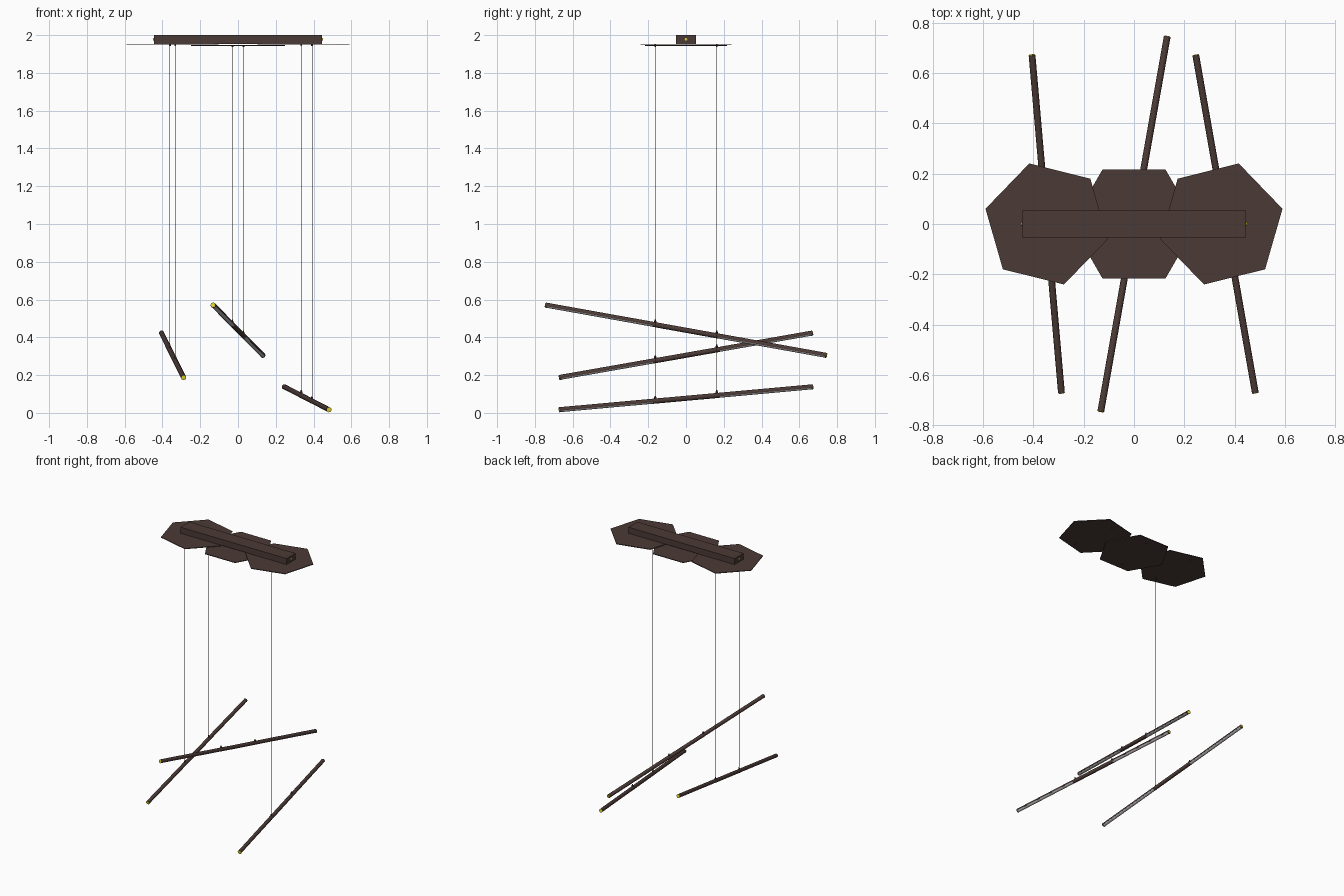
import bpy, bmesh, math
from mathutils import Vector, Matrix

if "Cube" in bpy.data.objects:
    bpy.data.objects.remove(bpy.data.objects["Cube"])


def material(name, rgb):
    m = bpy.data.materials.new(name)
    m.diffuse_color = (*rgb, 1)
    m.use_nodes = True
    m.node_tree.nodes["Principled BSDF"].inputs["Base Color"].default_value = m.diffuse_color
    return m


BROWN = material("dark_bronze", (0.07, 0.042, 0.036))
YELLOW = material("brass_yellow", (0.75, 0.68, 0.02))
GREY = material("diffuser_grey", (0.45, 0.45, 0.45))
R = 0.0135            # bar radius
CABLE_Y = 0.163       # cables hang at +/- this y
MID = 0.18            # half length of the plain middle of each bar


def prism(name, profile, z0, z1, mat, matrix=Matrix(), smooth=False):
    """Extrude a 2D profile from z0 to z1 and place it with a matrix."""
    bm = bmesh.new()
    face = bm.faces.new([bm.verts.new((x, y, z0)) for x, y in profile])
    ext = bmesh.ops.extrude_face_region(bm, geom=[face])
    verts = [v for v in ext["geom"] if isinstance(v, bmesh.types.BMVert)]
    bmesh.ops.translate(bm, verts=verts, vec=(0, 0, z1 - z0))
    bmesh.ops.recalc_face_normals(bm, faces=bm.faces)
    me = bpy.data.meshes.new(name)
    bm.to_mesh(me)
    bm.free()
    me.transform(matrix)
    me.materials.append(mat)
    ob = bpy.data.objects.new(name, me)
    bpy.context.collection.objects.link(ob)
    if smooth:
        bpy.ops.object.select_all(action='DESELECT')
        ob.select_set(True)
        bpy.context.view_layer.objects.active = ob
        bpy.ops.object.shade_smooth_by_angle(angle=math.radians(35))
    return ob


def arc(r, a0, a1, n):
    return [(r * math.cos(math.radians(a0 + (a1 - a0) * i / n)),
             r * math.sin(math.radians(a0 + (a1 - a0) * i / n))) for i in range(n + 1)]


def circle(r, n=24, start=0):
    return arc(r, start, start + 360, n)[:-1]


def rod(name, r, z0, z1, mat, matrix=Matrix(), n=24):
    return prism(name, circle(r, n), z0, z1, mat, matrix, True)


# ceiling box with a brass screw at each end
prism("ceiling_box", [(-0.445, -0.053), (0.445, -0.053), (0.445, 0.053), (-0.445, 0.053)],
      1.954, 2.0, BROWN)
for s, side in ((-1, "left"), (1, "right")):
    turn = Matrix.Translation((s * 0.445, 0, 1.978)) @ Matrix.Rotation(s * math.pi / 2, 4, 'Y')
    rod(side + "_box_screw", 0.007, -0.003, 0.004, YELLOW, turn, 16)

# three overlapping hexagonal plates, the middle one lowest
for name, x, ang, z in (("left_plate", -0.347, -14, 1.949),
                        ("middle_plate", 0, 0, 1.943),
                        ("right_plate", 0.347, 14, 1.949)):
    prism(name, circle(0.25, 6, ang), z, z + 0.005, BROWN, Matrix.Translation((x, 0, 0)))

# hanging light bars: name, front end, back end, underside of the plate above
BARS = (("left", (-0.288, -0.672, 0.187), (-0.405, 0.672, 0.423), 1.949),
        ("middle", (-0.132, -0.745, 0.571), (0.132, 0.745, 0.304), 1.943),
        ("right", (0.482, -0.672, 0.0165), (0.245, 0.672, 0.138), 1.949))

for side, front, back, plate_z in BARS:
    a, b = Vector(front), Vector(back)
    centre, d = (a + b) / 2, (b - a).normalized()
    half = (b - a).length / 2
    # local frame: z along the bar, y up
    across = Vector((0, 0, 1)).cross(d).normalized()
    up = d.cross(across)
    frame = Matrix((across, up, d)).transposed().to_4x4()
    frame.translation = centre
    rod(side + "_bar_middle", R, -MID, MID, BROWN, frame)
    for s, end in ((-1, "front"), (1, "back")):
        tag = f"{side}_{end}"
        z0, z1 = sorted((s * MID, s * (half - 0.01)))
        # open housing above, diffuser below
        prism(tag + "_housing", arc(R, -20, 200, 16), z0, z1, BROWN, frame, True)
        prism(tag + "_diffuser", arc(R * 0.96, 200, 340, 12), z0, z1, GREY, frame, True)
        # end cap with brass disc
        z0, z1 = sorted((s * (half - 0.01), s * (half - 0.002)))
        rod(tag + "_end_cap", R, z0, z1, BROWN, frame)
        z0, z1 = sorted((s * (half - 0.004), s * half))
        rod(tag + "_brass_disc", R * 0.88, z0, z1, YELLOW, frame)
        # cable with its grips
        p = centre + d * (s * CABLE_Y / d.y)
        place = Matrix.Translation((p.x, p.y, 0))
        rod(tag + "_cable", 0.0011, p.z, plate_z, BROWN, place, 8)
        rod(tag + "_bar_grip", 0.0055, p.z + 0.006, p.z + 0.021, BROWN, place, 16)
        rod(tag + "_cable_tip", 0.003, p.z + 0.02, p.z + 0.028, BROWN, place, 12)
        rod(tag + "_plate_grip", 0.005, plate_z - 0.007, plate_z, BROWN, place, 16)
